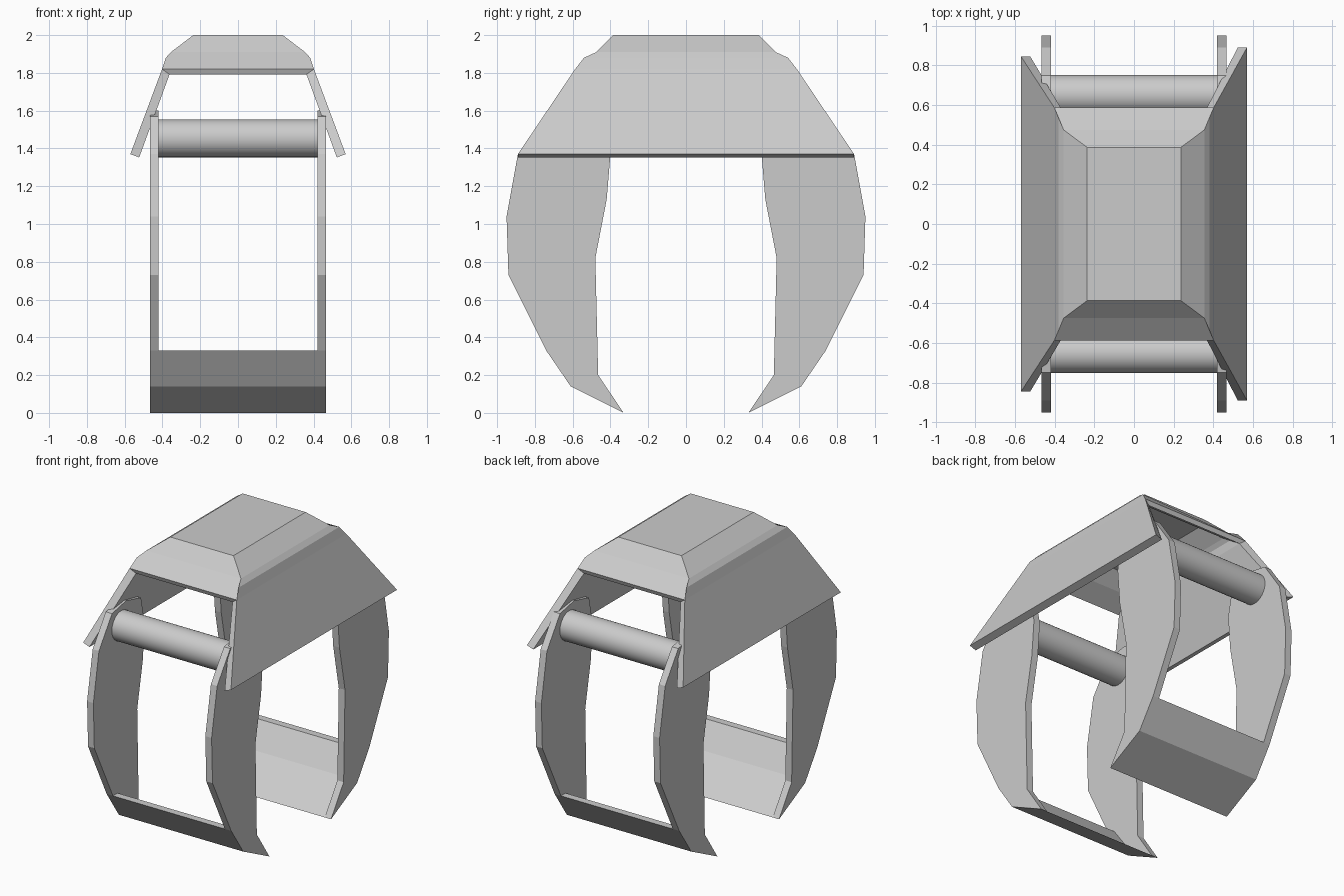
import bpy, bmesh
from math import pi

if "Cube" in bpy.data.objects:
    bpy.data.objects.remove(bpy.data.objects["Cube"])


def mesh_object(name, verts, faces):
    me = bpy.data.meshes.new(name)
    me.from_pydata(verts, [], faces)
    bm = bmesh.new()
    bm.from_mesh(me)
    bmesh.ops.recalc_face_normals(bm, faces=bm.faces)
    bm.to_mesh(me)
    bm.free()
    ob = bpy.data.objects.new(name, me)
    bpy.context.collection.objects.link(ob)
    return ob


def extrude_x(name, profile, x0, x1):
    """Prism from a (y, z) outline between two x positions."""
    n = len(profile)
    verts = [(x, y, z) for x in (x0, x1) for y, z in profile]
    faces = [tuple(range(n)), tuple(range(n, 2 * n))]
    faces += [(i, (i + 1) % n, n + (i + 1) % n, n + i) for i in range(n)]
    return mesh_object(name, verts, faces)


claw = [(.33, 0), (.61, .14), (.74, .33), (.94, .73), (.95, 1.04), (.89, 1.37),
        (.75, 1.57), (.60, 1.60), (.44, 1.56), (.40, 1.37), (.42, 1.13),
        (.48, .82), (.465, .2)]
scoop = [(.33, 0), (.61, .14), (.74, .33), (.69, .33), (.575, .175)]

for s, end in ((-1, "front"), (1, "back")):
    # Claw side plates
    outline = [(s * y, z) for y, z in claw]
    for sx, side in ((-1, "left"), (1, "right")):
        extrude_x(f"{end}_{side}_claw", outline, sx * .42, sx * .467)
    # Scoop blade joining the claw tips
    extrude_x(f"{end}_scoop", [(s * y, z) for y, z in scoop], -.43, .43)
    # Pivot rod
    bpy.ops.mesh.primitive_cylinder_add(vertices=32, radius=.1, depth=.86,
                                        location=(0, s * .652, 1.453),
                                        rotation=(0, pi / 2, 0))
    bpy.context.object.name = f"{end}_pivot_rod"
    bpy.ops.object.shade_smooth_by_angle()

# Hood: five points down each corner (crown, brow, shoulder, eave, skirt)
verts = []
for sx, sy in ((-1, -1), (1, -1), (1, 1), (-1, 1)):
    skirt_y = .89 if sx > 0 else .845
    for x, y, z in ((.237, .387, 2), (.355, .475, 1.91), (.382, .54, 1.88),
                    (.402, .587, 1.82), (.57, skirt_y, 1.37)):
        verts.append((sx * x, sy * y, z))
faces = [(0, 5, 10, 15)]
for a, b in ((0, 5), (10, 15)):          # front and back slopes
    faces += [(a, b, b + 1, a + 1), (a + 1, b + 1, b + 2, b + 3, a + 3, a + 2)]
for a, b in ((5, 10), (15, 0)):          # side panels
    faces += [(a + i, b + i, b + i + 1, a + i + 1) for i in range(4)]
hood = mesh_object("hood", verts, faces)
# An open shell can be oriented either way, so make the crown face up
if hood.data.polygons[0].normal.z < 0:
    hood.data.flip_normals()
mod = hood.modifiers.new("thickness", 'SOLIDIFY')
mod.thickness = .05
mod.offset = -1
